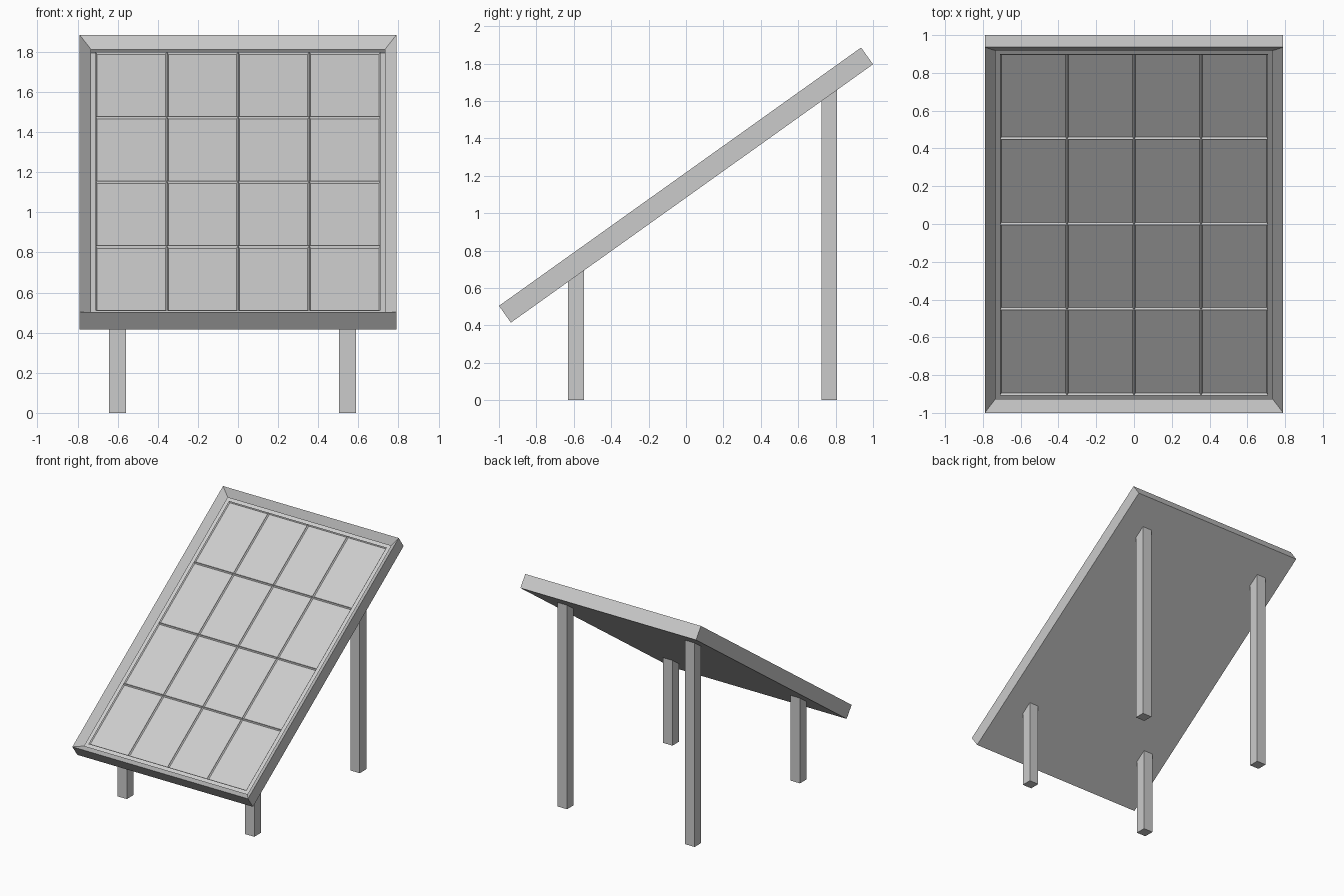
import bpy, bmesh
from math import radians, tan, sin, cos
from mathutils import Matrix

if "Cube" in bpy.data.objects:
    bpy.data.objects.remove(bpy.data.objects["Cube"])

TILT = radians(35.5)
WIDTH, LENGTH, THICK = 1.58, 2.378, 0.11
RIM, RECESS = 0.08, 0.048
CENTRE_Z = 1.15
PLACE = Matrix.Translation((0, 0, CENTRE_Z)) @ Matrix.Rotation(TILT, 4, 'X')


def make_object(name, bm, matrix=None):
    if matrix:
        bm.transform(matrix)
    mesh = bpy.data.meshes.new(name)
    bm.to_mesh(mesh)
    bm.free()
    obj = bpy.data.objects.new(name, mesh)
    bpy.context.collection.objects.link(obj)
    return obj


# Tilted frame: shallow tray whose floor is replaced by the cell sheet
bm = bmesh.new()
bmesh.ops.create_cube(bm, size=1, matrix=Matrix.Diagonal((WIDTH, LENGTH, THICK, 1)))
bm.normal_update()
top = max(bm.faces, key=lambda f: f.calc_center_median().z)
bmesh.ops.inset_region(bm, faces=[top], thickness=RIM)
bmesh.ops.translate(bm, verts=top.verts, vec=(0, 0, -RECESS))
bmesh.ops.delete(bm, geom=[top], context='FACES_ONLY')
make_object("panel_frame", bm, PLACE)

# Cell sheet: 4 x 4 grid, each cell slightly sunk between thin bars
bm = bmesh.new()
bmesh.ops.create_grid(bm, x_segments=4, y_segments=4, size=1)
reach = max(v.co.x for v in bm.verts)
bmesh.ops.scale(bm, verts=bm.verts, vec=((WIDTH / 2 - RIM) / reach,
                                         (LENGTH / 2 - RIM) / reach, 1))
bmesh.ops.translate(bm, verts=bm.verts, vec=(0, 0, THICK / 2 - RECESS))
bm.normal_update()
bmesh.ops.inset_individual(bm, faces=bm.faces[:], thickness=0.011, depth=-0.01)
make_object("solar_cells", bm, PLACE)


# Legs: square posts with tops cut to the slope of the panel underside
def underside(y):
    return CENTRE_Z + y * tan(TILT) - THICK / 2 / cos(TILT)


def leg(name, x, y, size=0.084):
    bm = bmesh.new()
    bmesh.ops.create_cube(bm, size=size)
    for v in bm.verts:
        is_top = v.co.z > 0
        v.co.x += x
        v.co.y += y
        v.co.z = underside(v.co.y) if is_top else 0
    make_object(name, bm)


for side, x in (("left", -0.601), ("right", 0.546)):
    leg("front_leg_" + side, x, -0.588)
    leg("back_leg_" + side, x, 0.766)
